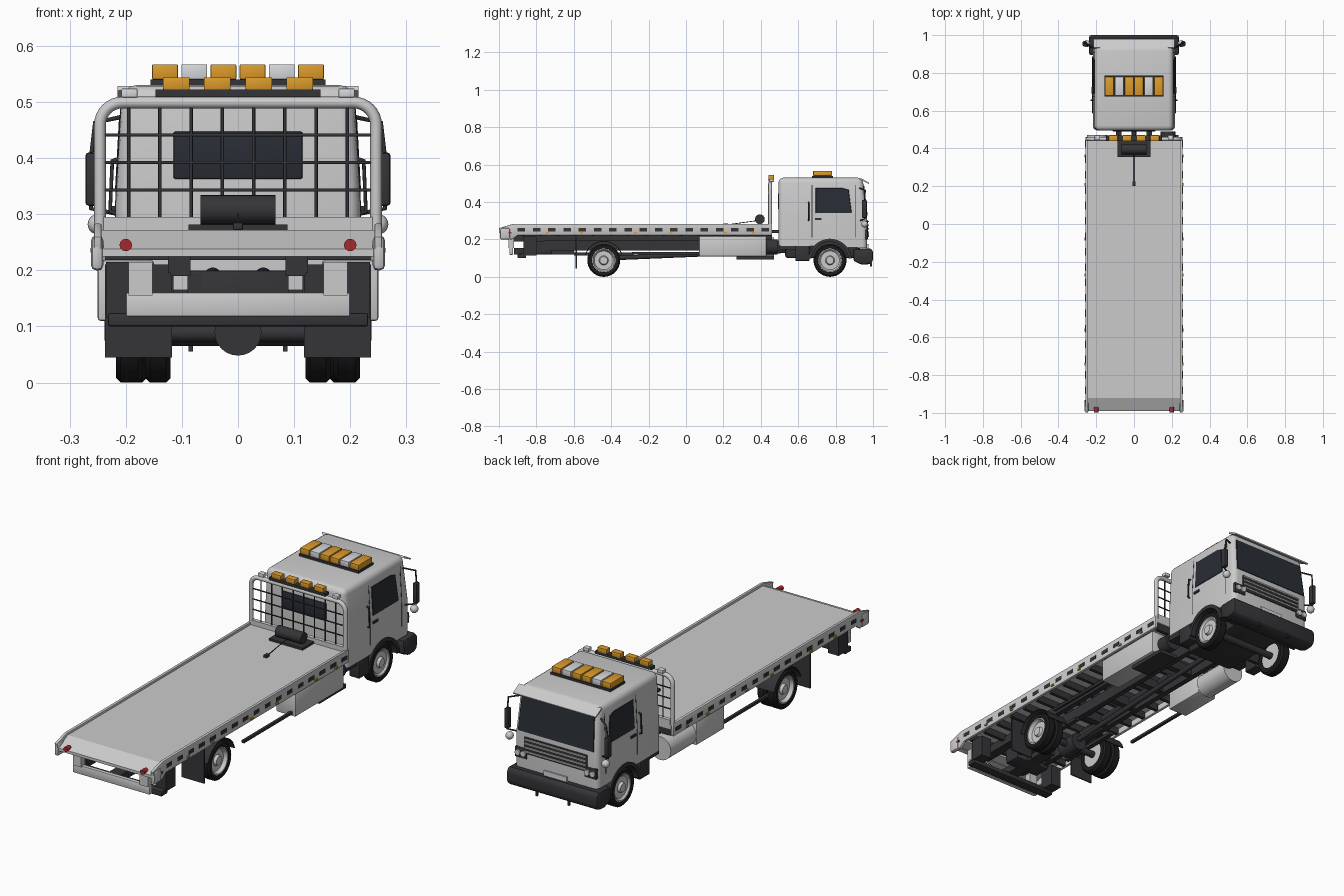
import bpy, bmesh, math
from mathutils import Vector

if "Cube" in bpy.data.objects:
    bpy.data.objects.remove(bpy.data.objects["Cube"])


def material(name, rgb):
    m = bpy.data.materials.new(name)
    m.diffuse_color = (*rgb, 1)
    m.use_nodes = True
    m.node_tree.nodes["Principled BSDF"].inputs["Base Color"].default_value = m.diffuse_color
    return m


DARK = material("dark", (0.035, 0.035, 0.04))
TYRE = material("tyre", (0.012, 0.012, 0.013))
GLASS = material("glass", (0.022, 0.027, 0.035))
AMBER = material("amber", (0.72, 0.33, 0.025))
WHITE = material("clear_lens", (0.68, 0.69, 0.72))
RED = material("red_lens", (0.4, 0.02, 0.025))


def finish(name, bm, mat=None, mirror=False):
    bmesh.ops.recalc_face_normals(bm, faces=bm.faces)
    me = bpy.data.meshes.new(name)
    bm.to_mesh(me)
    bm.free()
    ob = bpy.data.objects.new(name, me)
    bpy.context.collection.objects.link(ob)
    if mat:
        me.materials.append(mat)
    if mirror:
        ob.modifiers.new("mirror", "MIRROR")
    return ob


def taper(bm):
    for v in bm.verts:
        if v.co.z > 0.32:
            v.co.x *= 1 - (v.co.z - 0.32) * 0.25


def prism(name, pts, x0, x1, mat=None, bevel=0, mirror=False, seg=2, keep=None, tapered=False):
    """Extrude a (y, z) outline from x0 to x1."""
    bm = bmesh.new()
    f = bm.faces.new([bm.verts.new((x0, y, z)) for y, z in pts])
    ext = bmesh.ops.extrude_face_region(bm, geom=[f])["geom"]
    for v in ext:
        if isinstance(v, bmesh.types.BMVert):
            v.co.x = x1
    if tapered:
        bmesh.ops.bisect_plane(bm, geom=bm.verts[:] + bm.edges[:] + bm.faces[:], dist=1e-5,
                               plane_co=(0, 0, 0.32), plane_no=(0, 0, 1))
        taper(bm)
    bmesh.ops.recalc_face_normals(bm, faces=bm.faces)
    if bevel:
        es = [e for e in bm.edges if e.calc_face_angle(0) > 0.7 and (not keep or keep(e))]
        bmesh.ops.bevel(bm, geom=es, offset=bevel, segments=seg, profile=0.5, affect="EDGES", clamp_overlap=True)
    return finish(name, bm, mat, mirror)


def box(name, x0, x1, y0, y1, z0, z1, mat=None, bevel=0, mirror=False, seg=2):
    return prism(name, [(y0, z0), (y1, z0), (y1, z1), (y0, z1)], x0, x1, mat, bevel, mirror, seg)


def cyl(name, a, b, r, mat=None, mirror=False, sides=24, r2=None):
    a, b = Vector(a), Vector(b)
    bm = bmesh.new()
    bmesh.ops.create_cone(bm, cap_ends=True, segments=sides, radius1=r, radius2=r if r2 is None else r2, depth=(b - a).length)
    rot = (b - a).to_track_quat("Z", "Y").to_matrix()
    for v in bm.verts:
        v.co = rot @ v.co + (a + b) / 2
    return finish(name, bm, mat, mirror)


def tube(name, paths, r, mat=None, cyclic=False):
    cu = bpy.data.curves.new(name, "CURVE")
    cu.dimensions, cu.bevel_depth, cu.bevel_resolution, cu.use_fill_caps = "3D", r, 2, True
    for pts in paths:
        s = cu.splines.new("POLY")
        s.points.add(len(pts) - 1)
        for p, c in zip(s.points, pts):
            p.co = (*c, 1)
        s.use_cyclic_u = cyclic
    ob = bpy.data.objects.new(name, cu)
    bpy.context.collection.objects.link(ob)
    if mat:
        cu.materials.append(mat)


def arc(cy, cz, r, a0, a1, n):
    return [(cy + r * math.cos(math.radians(a0 + (a1 - a0) * i / n)),
             cz + r * math.sin(math.radians(a0 + (a1 - a0) * i / n))) for i in range(n + 1)]


def both(pts):
    return [pts, [(-x, y, z) for x, y, z in pts]]


def lathe(name, profile, cy, cz, mat=None, n=40):
    """Spin an (x, radius) profile about the wheel axis."""
    bm = bmesh.new()
    vs = [bm.verts.new((x, cy, cz + r)) for x, r in profile]
    es = [bm.edges.new(p) for p in zip(vs, vs[1:])]
    bmesh.ops.spin(bm, geom=vs + es, cent=(0, cy, cz), axis=(1, 0, 0), angle=2 * math.pi, steps=n, use_merge=True)
    bmesh.ops.remove_doubles(bm, verts=bm.verts, dist=1e-5)
    return finish(name, bm, mat, True)


# Wheels: single front, dual rear
def wheel(name, x0, x1, cy, dish):
    r, c = 0.088, 0.008
    lathe(name + "_tyre", [(x0, 0.06), (x0, r - c), (x0 + c, r), (x1 - c, r), (x1, r - c), (x1 - 0.002, 0.064), (x1 - 0.012, 0.06), (x0, 0.06)], cy, r, TYRE)
    lathe(name + "_rim", [(x0 + 0.004, 0), (x0 + 0.004, 0.061), (x1 - 0.004, 0.064), (x1 - 0.004, 0.058), (x1 - dish, 0.05),
                          (x1 - dish, 0.025), (x1 - dish + 0.012, 0.02), (x1 - dish + 0.012, 0)], cy, r)


wheel("front_wheel", 0.163, 0.212, 0.77, 0.012)
wheel("rear_outer_wheel", 0.17, 0.217, -0.44, 0.02)
wheel("rear_inner_wheel", 0.12, 0.165, -0.44, 0.015)
for y, n in ((0.77, "front_axle"), (-0.44, "rear_axle")):
    cyl(n, (-0.17, y, 0.088), (0.17, y, 0.088), 0.016, DARK)
cyl("differential", (0, -0.49, 0.09), (0, -0.39, 0.09), 0.042, DARK)
cyl("drive_shaft", (0, -0.4, 0.1), (0, 0.55, 0.14), 0.012, DARK)
prism("rear_fender", arc(-0.44, 0.088, 0.104, 15, 165, 14) + arc(-0.44, 0.088, 0.1, 165, 15, 14), 0.115, 0.222, DARK, mirror=True)
box("mud_flap", 0.118, 0.237, -0.59, -0.584, 0.045, 0.21, DARK, mirror=True)

# Chassis and deck underframe
box("chassis_rail", 0.065, 0.09, -0.8, 0.92, 0.14, 0.195, DARK, mirror=True)
box("deck_runner", 0.1, 0.125, -0.93, 0.46, 0.195, 0.235, DARK, mirror=True)
for i in range(15):
    y = -0.88 + i * 0.094
    box("deck_crossbeam", -0.238, 0.238, y, y + 0.016, 0.218, 0.252, DARK)
for y in (-0.7, -0.3, -0.1, 0.1, 0.3, 0.5):
    box("chassis_crossmember", -0.07, 0.07, y, y + 0.03, 0.145, 0.19, DARK)
cyl("tilt_cylinder", (0.045, -0.3, 0.17), (0.045, 0.2, 0.19), 0.015, DARK, True)
box("leaf_spring", 0.092, 0.112, -0.6, -0.28, 0.115, 0.13, DARK, mirror=True)

# Flat deck with sloped tail, side rails and slots
box("deck_floor", -0.245, 0.245, -0.92, 0.46, 0.25, 0.272)
prism("deck_tail", [(-0.92, 0.272), (-0.99, 0.238), (-0.99, 0.225), (-0.92, 0.24)], -0.245, 0.245)
prism("side_rail", [(-1, 0.26), (-0.925, 0.283), (0.46, 0.283), (0.46, 0.222), (-0.9, 0.222), (-0.93, 0.2), (-0.985, 0.205)],
      0.243, 0.257, bevel=0.003, mirror=True)
box("rail_end", 0.24, 0.262, -0.995, -0.94, 0.2, 0.262, bevel=0.009, mirror=True)
for i in range(17):
    y = -0.88 + i * 0.0815
    box("rail_slot", 0.25, 0.2585, y - 0.02, y + 0.02, 0.242, 0.26, DARK, mirror=True)
for y in (-0.94, -0.74, -0.56, -0.27, -0.08, 0.21, 0.36):
    box("side_marker", 0.256, 0.263, y - 0.008, y + 0.008, 0.232, 0.24, AMBER if y > -0.9 else RED, mirror=True)
box("tail_panel", -0.24, 0.24, -0.985, -0.965, 0.228, 0.236)
cyl("tail_light", (0.2, -0.998, 0.245), (0.2, -0.97, 0.245), 0.011, RED, True)

# Rear underlift and light board
box("light_board", -0.2, 0.2, -0.945, -0.925, 0.118, 0.16, bevel=0.003)
box("light_board_post", 0.152, 0.195, -0.95, -0.92, 0.155, 0.215, mirror=True)
box("underlift_bar", -0.232, 0.232, -0.9, -0.855, 0.1, 0.124, DARK, 0.004)
box("underlift_arm", 0.085, 0.12, -0.93, -0.76, 0.19, 0.23, DARK, mirror=True)
box("underlift_column", -0.09, 0.09, -0.8, -0.72, 0.12, 0.2, DARK, 0.004)
box("underlift_boom", -0.03, 0.03, -0.92, -0.6, 0.12, 0.155, DARK)
box("underlift_bracket", 0.18, 0.235, -0.87, -0.8, 0.115, 0.215, DARK, mirror=True)

# Toolboxes, air tank, side guard
box("right_toolbox", 0.15, 0.25, 0.07, 0.43, 0.11, 0.218, bevel=0.005)
box("left_toolbox", -0.25, -0.15, 0.07, 0.28, 0.11, 0.218, bevel=0.005)
cyl("fuel_tank", (-0.195, 0.28, 0.155), (-0.195, 0.47, 0.155), 0.055)
cyl("muffler", (0.18, 0.43, 0.16), (0.18, 0.49, 0.16), 0.04, DARK)
box("battery_tray", 0.14, 0.235, 0.27, 0.47, 0.092, 0.11, DARK)
box("side_guard", 0.222, 0.235, -0.29, 0.08, 0.12, 0.132, DARK, mirror=True)

# Cab shell with wheel arch cut into the profile
outline = [(0.495, 0.165)] + arc(0.77, 0.09, 0.11, 137, 37, 12) + [(0.968, 0.155), (0.968, 0.32), (0.944, 0.53), (0.495, 0.53)]
prism("cab_shell", outline, -0.218, 0.218, None, 0.026, seg=4, tapered=True,
      keep=lambda e: all((v.co.yz - Vector((0.77, 0.09))).length > 0.118 for v in e.verts) and abs(e.verts[0].co.z + e.verts[1].co.z) > 0.36)
prism("wheel_arch", arc(0.77, 0.088, 0.116, 175, 5, 20) + arc(0.77, 0.088, 0.099, 5, 175, 20), 0.12, 0.223, DARK, mirror=True)
box("engine_block", -0.125, 0.125, 0.53, 0.93, 0.1, 0.24, DARK, 0.015)
box("cab_floor", -0.21, 0.21, 0.5, 0.665, 0.145, 0.17, DARK)
box("cab_step", 0.17, 0.222, 0.585, 0.66, 0.085, 0.165, DARK, 0.004, True)


def front_y(z):
    return 0.968 - (z - 0.32) * 0.114


# Glazing, doors and front face
prism("windscreen", [(front_y(z) + d, z) for z, d in ((0.328, -0.01), (0.328, 0.004), (0.488, 0.004), (0.488, -0.01))],
      -0.197, 0.197, GLASS, tapered=True)
prism("side_window", [(0.692, 0.34), (0.692, 0.475), (0.835, 0.475), (0.87, 0.465), (0.886, 0.34)], 0.19, 0.2205, GLASS, 0.002, True, 1, tapered=True)
box("rear_window", -0.115, 0.115, 0.491, 0.5, 0.363, 0.447, GLASS, 0.003)
for y in (0.672, 0.906):
    prism("door_seam", [(y, 0.21), (y + 0.003, 0.21), (y + 0.003, 0.49), (y, 0.49)], 0.2, 0.219, DARK, mirror=True, tapered=True)
box("door_handle", 0.215, 0.225, 0.69, 0.725, 0.305, 0.315, DARK, mirror=True)
tube("grab_handle", both([(0.213, 0.655, 0.3), (0.228, 0.655, 0.305), (0.224, 0.655, 0.395), (0.207, 0.655, 0.4)]), 0.004, DARK)
box("grille_panel", -0.165, 0.165, 0.96, 0.972, 0.225, 0.305, DARK, 0.004)
for z in (0.235, 0.254, 0.273, 0.292):
    box("grille_slat", -0.16, 0.16, 0.968, 0.978, z, z + 0.007)
box("headlight_housing", 0.15, 0.212, 0.945, 0.972, 0.2, 0.25, DARK, 0.004, True)
for x in (0.166, 0.195):
    cyl("headlight", (x, 0.965, 0.225), (x, 0.979, 0.225), 0.013, WHITE, True)
prism("front_bumper", [(0.895, 0.15), (0.895, 0.085), (0.94, 0.065), (0.985, 0.068), (1.0, 0.085), (1.0, 0.14), (0.985, 0.152)],
      -0.238, 0.238, DARK, 0.012)
box("front_plate", -0.06, 0.06, 0.965, 0.975, 0.15, 0.175, WHITE)
box("tow_pin", 0.08, 0.088, 0.985, 0.995, 0.055, 0.075, DARK, mirror=True)
prism("sun_visor", [(0.93, 0.52), (0.978, 0.496), (0.98, 0.502), (0.935, 0.528)], -0.215, 0.215)

# Mirrors
box("mirror_housing", 0.25, 0.272, 0.94, 0.968, 0.315, 0.41, DARK, 0.006, True)
tube("mirror_arm", both([(0.2, 0.925, 0.475), (0.255, 0.958, 0.463), (0.262, 0.955, 0.4), (0.262, 0.955, 0.31), (0.212, 0.93, 0.3)]), 0.004, DARK)
bm = bmesh.new()
bmesh.ops.create_uvsphere(bm, u_segments=16, v_segments=10, radius=0.018)
bmesh.ops.translate(bm, verts=bm.verts, vec=(0.25, 0.955, 0.282))
finish("round_mirror", bm, None, True)

# Roof light bar
box("roof_bar_base", -0.156, 0.156, 0.675, 0.785, 0.527, 0.54, DARK)
for i in range(6):
    x = -0.13 + i * 0.052
    box("roof_beacon", x - 0.023, x + 0.023, 0.68, 0.78, 0.54, 0.567, WHITE if i in (1, 4) else AMBER, 0.002)
box("work_light", 0.179, 0.208, 0.445, 0.47, 0.508, 0.524, WHITE, 0.002, True)

# Headboard: rounded hoop, mesh bars and warning lights
hoop = [(0.246, 0.27)] + arc(0.206, 0.459, 0.04, 0, 90, 8)
tube("headboard_hoop", [[(x, 0.45, z) for x, z in hoop] + [(-x, 0.45, z) for x, z in hoop[::-1]]], 0.0105)
box("headboard_base", -0.24, 0.24, 0.442, 0.46, 0.27, 0.295)
bars = [[(x, 0.45, 0.285), (x, 0.45, 0.5)] for x in [-0.195 + i * 0.0557 for i in range(8)]]
bars += [[(-0.245, 0.45, z), (0.245, 0.45, z)] for z in (0.343, 0.392, 0.441)]
tube("headboard_mesh", bars, 0.003, DARK)
box("warning_bar", -0.147, 0.147, 0.44, 0.468, 0.509, 0.522, DARK)
for x in (-0.11, -0.037, 0.037, 0.11):
    box("warning_light", x - 0.024, x + 0.024, 0.44, 0.47, 0.522, 0.544, AMBER, 0.002)
box("headboard_stay", 0.08, 0.095, 0.44, 0.5, 0.235, 0.25, DARK, mirror=True)

# Winch with cable and hook
box("winch_base", -0.088, 0.088, 0.355, 0.44, 0.27, 0.282, DARK)
cyl("winch_drum", (-0.067, 0.395, 0.308), (0.067, 0.395, 0.308), 0.026, DARK)
tube("winch_cable", [[(0, 0.375, 0.3), (0, 0.22, 0.278)]], 0.002, DARK)
box("winch_hook", -0.009, 0.009, 0.2, 0.225, 0.272, 0.285, DARK, 0.003)

# Smooth curved surfaces, keep hard edges
meshes = [o for o in bpy.context.scene.objects if o.type == "MESH"]
for o in meshes:
    o.select_set(True)
bpy.context.view_layer.objects.active = meshes[0]
bpy.ops.object.shade_smooth_by_angle(angle=math.radians(32))
